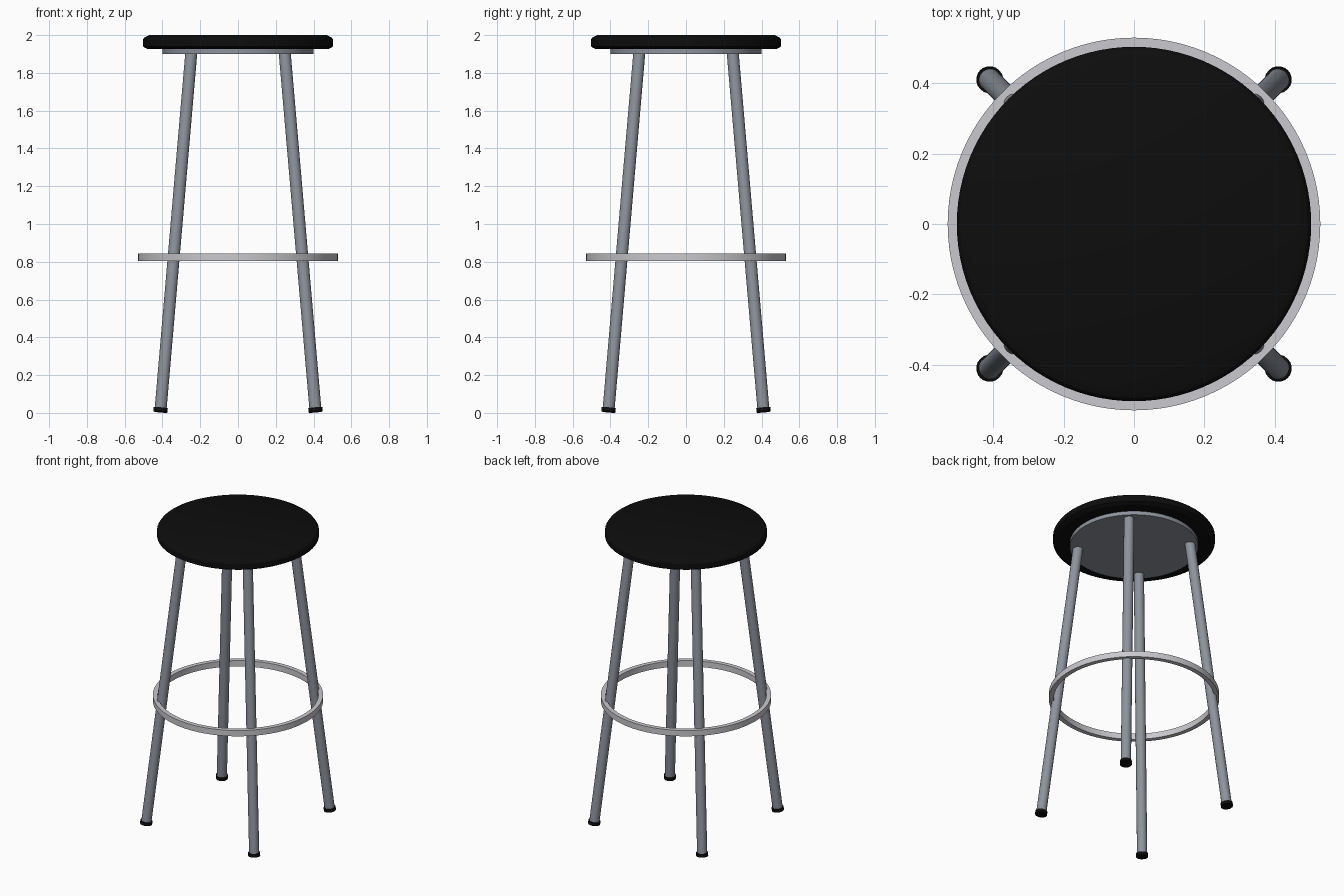
import bpy
import math
from mathutils import Vector

cube = bpy.data.objects.get("Cube")
if cube:
    bpy.data.objects.remove(cube, do_unlink=True)


def material(name, rgb):
    mat = bpy.data.materials.new(name)
    mat.use_nodes = True
    color = (*rgb, 1.0)
    mat.diffuse_color = color
    mat.node_tree.nodes["Principled BSDF"].inputs["Base Color"].default_value = color
    return mat


black = material("black", (0.004, 0.004, 0.004))
steel = material("grey steel", (0.27, 0.29, 0.33))
chrome = material("light chrome", (0.59, 0.58, 0.61))


def lathe(name, profile, mat, sides=64, closed=False):
    """Revolve (radius, height) points around z; open profiles get end caps."""
    verts = [(r * math.cos(a), r * math.sin(a), z)
             for r, z in profile
             for a in (math.tau * i / sides for i in range(sides))]
    rings = len(profile)
    faces = []
    for k in range(rings if closed else rings - 1):
        lo, hi = k * sides, (k + 1) % rings * sides
        for i in range(sides):
            j = (i + 1) % sides
            faces.append((lo + i, lo + j, hi + j, hi + i))
    if not closed:
        faces.append(tuple(reversed(range(sides))))
        faces.append(tuple(range((rings - 1) * sides, rings * sides)))
    mesh = bpy.data.meshes.new(name)
    mesh.from_pydata(verts, [], faces)
    mesh.materials.append(mat)
    obj = bpy.data.objects.new(name, mesh)
    bpy.context.collection.objects.link(obj)
    bpy.ops.object.select_all(action="DESELECT")
    obj.select_set(True)
    bpy.context.view_layer.objects.active = obj
    bpy.ops.object.shade_smooth_by_angle(angle=math.radians(28))
    return obj


def rod(name, start, end, radius, mat, sides=20):
    axis = end - start
    obj = lathe(name, [(radius, 0), (radius, axis.length)], mat, sides)
    obj.location = start
    obj.rotation_euler = axis.to_track_quat("Z", "Y").to_euler()
    return obj


# Cushion with chamfered rims, on a round mounting plate
lathe("seat", [(0.48, 1.926), (0.504, 1.94), (0.504, 1.975),
               (0.495, 1.988), (0.47, 2.0)], black, 96)
lathe("seat_plate", [(0.4, 1.9), (0.4, 1.926)], steel, 96)

# Flat footrest hoop
lathe("footrest_ring", [(0.5, 0.805), (0.53, 0.805), (0.53, 0.845), (0.5, 0.845)],
      chrome, 96, closed=True)

# Splayed legs with rubber feet
for side, sx in (("left", 1), ("right", -1)):
    for end, sy in (("front", -1), ("back", 1)):
        top = Vector((sx * 0.247, sy * 0.247, 1.91))
        base = Vector((sx * 0.411, sy * 0.411, 0.005))
        up = (top - base).normalized()
        rod(f"{end}_{side}_leg", base + up * 0.004, top, 0.032, steel)
        rod(f"{end}_{side}_foot", base, base + up * 0.022, 0.038, black)
